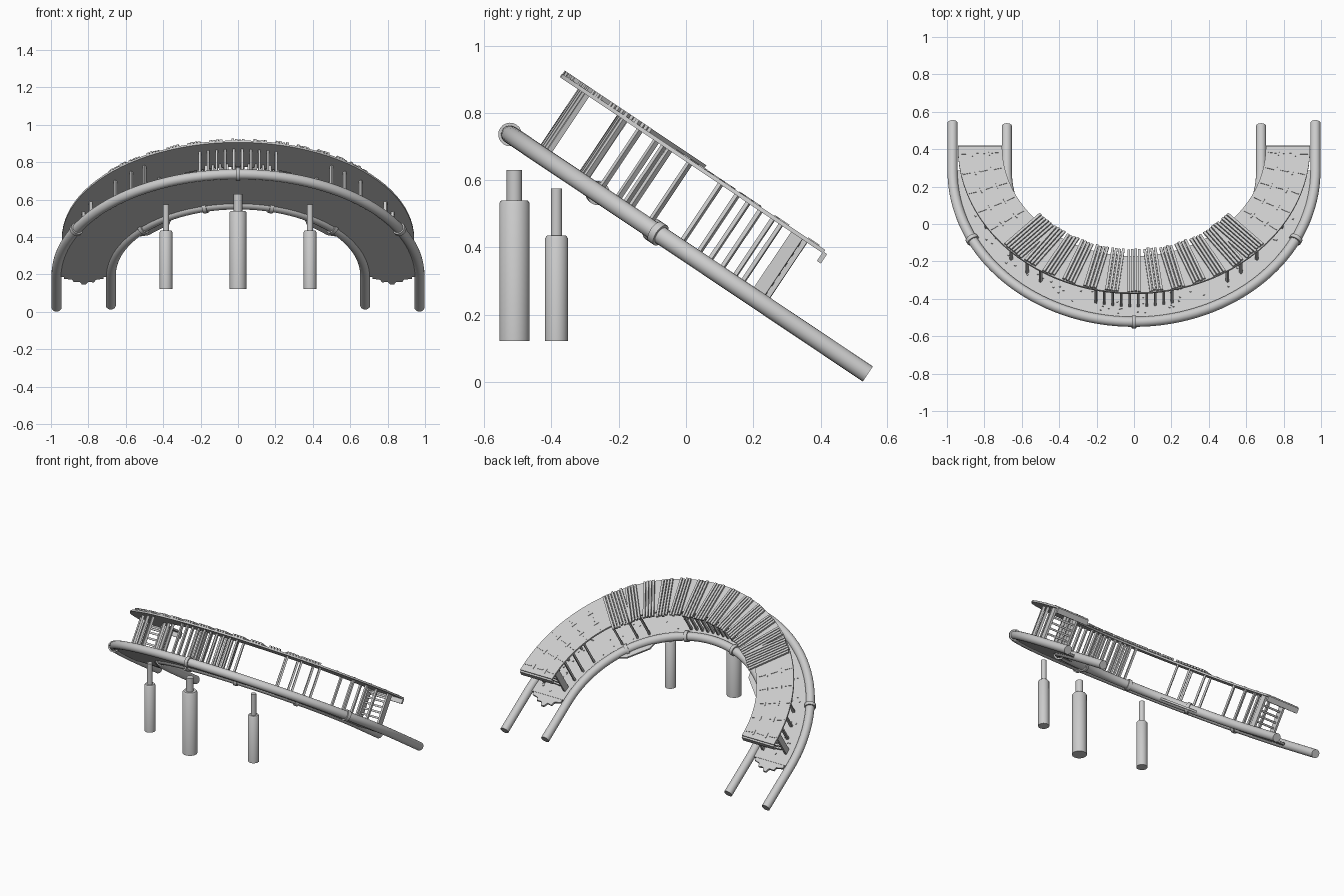
import bpy, bmesh, math, random
from mathutils import Matrix, Vector

if "Cube" in bpy.data.objects:
    bpy.data.objects.remove(bpy.data.objects["Cube"])

random.seed(3)
TILT = Matrix.Translation((0, 0.283, 0.196)) @ Matrix.Rotation(math.radians(-33.8), 4, 'X')


def finish(name, bm, smooth=False, matrix=TILT):
    bmesh.ops.recalc_face_normals(bm, faces=bm.faces)
    me = bpy.data.meshes.new(name)
    bm.to_mesh(me)
    bm.free()
    ob = bpy.data.objects.new(name, me)
    bpy.context.collection.objects.link(ob)
    ob.matrix_world = matrix
    if smooth:
        bpy.ops.object.select_all(action='DESELECT')
        ob.select_set(True)
        bpy.context.view_layer.objects.active = ob
        bpy.ops.object.shade_smooth_by_angle(angle=math.radians(40))
    return ob


def polar(r, deg, w=0):
    """Point on the tilted arc: 0 degrees is the high apex."""
    a = math.radians(deg)
    return Vector((r * math.sin(a), -r * math.cos(a), w))


def box(bm, r, deg, w, size, shift=0, yaw=0):
    """Box with size (tangential, radial, normal) placed on the arc."""
    m = (Matrix.Rotation(math.radians(deg), 4, 'Z') @ Matrix.Translation((shift, -r, w))
         @ Matrix.Rotation(yaw, 4, 'Z') @ Matrix.Diagonal((*size, 1)))
    bmesh.ops.create_cube(bm, size=1, matrix=m)


def band(bm, r0, r1, w0, w1, a0, a1, n):
    """Flat curved slab."""
    rings = []
    for i in range(n + 1):
        a = a0 + (a1 - a0) * i / n
        rings.append([bm.verts.new(polar(r, a, w)) for r, w in ((r0, w0), (r1, w0), (r1, w1), (r0, w1))])
    for p, q in zip(rings, rings[1:]):
        for k in range(4):
            bm.faces.new((p[k], p[(k + 1) % 4], q[(k + 1) % 4], q[k]))
    bm.faces.new(rings[0])
    bm.faces.new(rings[-1][::-1])


def tube(name, r, tail, rad):
    """Half-circle tube with straight tails."""
    pts = [Vector((-r, tail, 0))] + [polar(r, -90 + 180 * i / 64) for i in range(65)] + [Vector((r, tail, 0))]
    bm = bmesh.new()
    rings = []
    for i, p in enumerate(pts):
        t = (pts[min(i + 1, len(pts) - 1)] - pts[max(i - 1, 0)]).normalized()
        side = Vector((t.y, -t.x, 0))
        rings.append([bm.verts.new(p + rad * (side * math.cos(k * math.pi / 10)
                      + Vector((0, 0, 1)) * math.sin(k * math.pi / 10))) for k in range(20)])
    for p, q in zip(rings, rings[1:]):
        for k in range(20):
            bm.faces.new((p[k], p[(k + 1) % 20], q[(k + 1) % 20], q[k]))
    bm.faces.new(rings[0])
    bm.faces.new(rings[-1][::-1])
    finish(name, bm, True)


# Two bent rails
tube("outer_rail", 0.97, 0.31, 0.027)
tube("inner_rail", 0.68, 0.29, 0.027)

# Joint collars round the rails
bm = bmesh.new()
for r, angles in ((0.97, (-63, 0, 63)), (0.68, (-48, -15, 15, 48))):
    for a in angles:
        m = (Matrix.Translation(polar(r, a)) @ Matrix.Rotation(math.radians(a), 4, 'Z')
             @ Matrix.Rotation(math.pi / 2, 4, 'Y'))
        bmesh.ops.create_cone(bm, cap_ends=True, segments=20, radius1=0.035, radius2=0.035, depth=0.022, matrix=m)
finish("rail_collars", bm, True)

# Lower floor between the rails, with inner gusset plates
bm = bmesh.new()
band(bm, 0.68, 0.955, -0.012, 0.006, -90, 90, 48)
for s in (-1, 1):
    v = [[bm.verts.new(polar(r, s * a, w)) for r, a in ((0.69, 30), (0.625, 36), (0.625, 50), (0.69, 57))]
         for w in (-0.012, 0.0)]
    bm.faces.new(v[0])
    bm.faces.new(v[1])
    for k in range(4):
        bm.faces.new((v[0][k], v[0][(k + 1) % 4], v[1][(k + 1) % 4], v[1][k]))
finish("lower_floor", bm)

# Ragged tabs at both ends of the lower floor
bm = bmesh.new()
for s in (-1, 1):
    shape = ((0.72, -0.01), (0.72, 0.02), (0.76, 0.03), (0.77, 0.055), (0.80, 0.05), (0.815, 0.075),
             (0.835, 0.075), (0.845, 0.05), (0.88, 0.05), (0.885, 0.03), (0.93, 0.02), (0.93, -0.01))
    f = bm.faces.new([bm.verts.new((s * x, y, -0.01)) for x, y in shape])
    ex = bmesh.ops.extrude_face_region(bm, geom=[f])
    bmesh.ops.translate(bm, vec=(0, 0, 0.014), verts=[e for e in ex['geom'] if isinstance(e, bmesh.types.BMVert)])
finish("floor_end_tabs", bm)

# Studs scattered over the lower floor
bm = bmesh.new()
for i in range(110):
    box(bm, random.uniform(0.73, 0.92), random.uniform(-88, 88), 0.008, (0.008, 0.008, 0.006))
finish("floor_studs", bm)

# Upper deck with rim and end lips
bm = bmesh.new()
band(bm, 0.705, 0.942, 0.224, 0.236, -90, 90, 48)
for s in (-90, 90):
    box(bm, 0.824, s, 0.212, (0.014, 0.235, 0.034), shift=0.004 * (1 if s > 0 else -1))
finish("upper_deck", bm)

# Deck seams: dashed strips on the bare ends
bm = bmesh.new()
for s in (-1, 1):
    for a in (55, 63, 71, 79, 87):
        for r in (0.74, 0.82, 0.91):
            box(bm, r, s * a, 0.237, (0.006, 0.045, 0.004), yaw=random.uniform(-0.1, 0.1))
        for r in (0.775, 0.865):
            box(bm, r, s * a, 0.237, (0.035, 0.005, 0.004))
finish("deck_seams", bm)

# Groups of cross slats over the middle of the deck
bm = bmesh.new()
for k in range(-6, 7):
    n = 7 if abs(k) == 6 else 4
    for i in range(n):
        e = random.uniform(-0.006, 0.006)
        box(bm, 0.803 + e, k * 7.3, 0.242, (0.014, 0.27, 0.013), shift=(i - (n - 1) / 2) * 0.019)
finish("deck_slats", bm)

# Upright posts between floor and deck, on both sides
bm = bmesh.new()
angles = [-13.5 + 3 * i for i in range(10)]
angles += [s * a for s in (-1, 1) for a in (35, 41, 49, 65, 72, 78)]
for a in angles:
    for r in (0.87, 0.73):
        box(bm, r, a, 0.115, (0.012, 0.016, 0.225))
finish("posts", bm)

# Ladder-like end frames near both deck ends
bm = bmesh.new()
for s in (-1, 1):
    for r in (0.74, 0.9):
        box(bm, r, s * 84, 0.115, (0.04, 0.014, 0.225))
    for i in range(6):
        box(bm, 0.82, s * 84, 0.03 + i * 0.035, (0.012, 0.16, 0.012))
finish("end_frames", bm)

# Vertical support pillars with thinner pins on top
for name, x, y, r, z1, pin, z2 in (("centre", 0, -0.51, 0.045, 0.54, 0.023, 0.63),
                                   ("left", -0.385, -0.385, 0.034, 0.435, 0.017, 0.575),
                                   ("right", 0.385, -0.385, 0.034, 0.435, 0.017, 0.575)):
    bm = bmesh.new()
    prof = ((r, 0.122), (r, z1 - 0.008), (r - 0.006, z1), (pin, z1), (pin, z2))
    rings = [[bm.verts.new((x + q * math.cos(k * math.pi / 12), y + q * math.sin(k * math.pi / 12), z))
              for k in range(24)] for q, z in prof]
    for p, q in zip(rings, rings[1:]):
        for k in range(24):
            bm.faces.new((p[k], p[(k + 1) % 24], q[(k + 1) % 24], q[k]))
    bm.faces.new(rings[0])
    bm.faces.new(rings[-1])
    finish(name + "_pillar", bm, True, Matrix())
